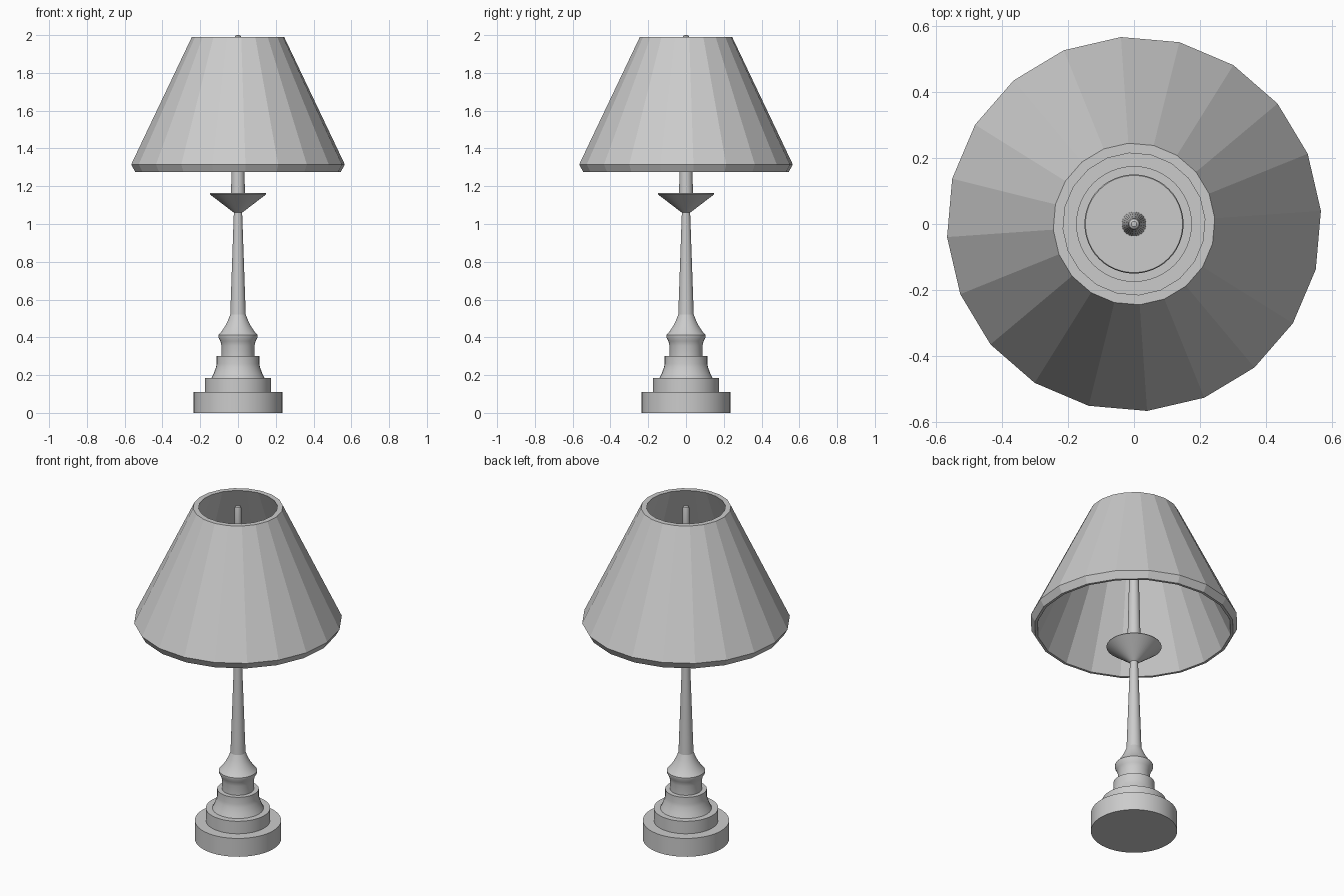
import bpy, bmesh
from math import cos, sin, pi, radians

cube = bpy.data.objects.get("Cube")
if cube:
    bpy.data.objects.remove(cube, do_unlink=True)

grey = bpy.data.materials.new("light grey")
grey.use_nodes = True
colour = (0.6, 0.6, 0.6, 1)
grey.diffuse_color = colour
grey.node_tree.nodes["Principled BSDF"].inputs["Base Color"].default_value = colour


def lathe(name, profile, sides, turn=0.0, loop=False, smooth=True):
    """Revolve (radius, height) points about z; closed as a loop or capped at the ends."""
    bm = bmesh.new()
    angles = [turn + 2 * pi * i / sides for i in range(sides)]
    rings = [[bm.verts.new((r * cos(a), r * sin(a), z)) for a in angles]
             for r, z in profile]
    pairs = list(zip(rings, rings[1:]))
    if loop:
        pairs.append((rings[-1], rings[0]))
    else:
        bm.faces.new(rings[0][::-1])
        bm.faces.new(rings[-1])
    for low, high in pairs:
        for i in range(sides):
            j = (i + 1) % sides
            bm.faces.new((low[i], low[j], high[j], high[i]))
    bmesh.ops.recalc_face_normals(bm, faces=bm.faces)
    mesh = bpy.data.meshes.new(name)
    bm.to_mesh(mesh)
    bm.free()
    mesh.materials.append(grey)
    obj = bpy.data.objects.new(name, mesh)
    bpy.context.collection.objects.link(obj)
    if smooth:
        bpy.ops.object.select_all(action='DESELECT')
        obj.select_set(True)
        bpy.context.view_layer.objects.active = obj
        bpy.ops.object.shade_smooth_by_angle(angle=radians(30))
    return obj


# Stepped foot
lathe("base", [(0.235, 0), (0.235, 0.11), (0.175, 0.11), (0.175, 0.185)], 48)

# Turned pedestal above the foot
lathe("pedestal", [(0.14, 0.185), (0.128, 0.21), (0.117, 0.24), (0.113, 0.26),
                   (0.113, 0.30), (0.087, 0.30), (0.087, 0.355), (0.093, 0.38),
                   (0.104, 0.40), (0.104, 0.412), (0.088, 0.43), (0.068, 0.46),
                   (0.053, 0.49), (0.041, 0.52)], 32)

# Tapering column
lathe("column", [(0.041, 0.52), (0.022, 1.06)], 32)

# Conical drip dish
lathe("dish", [(0.022, 1.06), (0.15, 1.158), (0.147, 1.163)], 48)

# Rod inside the shade, with a rounded tip
lathe("rod", [(0.037, 1.163), (0.034, 1.28), (0.019, 1.9), (0.018, 1.985),
              (0.015, 1.995), (0.008, 2.0)], 32)

# Faceted hollow shade, with a bevelled lower rim
lathe("lampshade", [(0.53, 1.275), (0.545, 1.275), (0.567, 1.315),
                    (0.245, 1.99), (0.215, 1.99)],
      20, turn=radians(4), loop=True, smooth=False)
